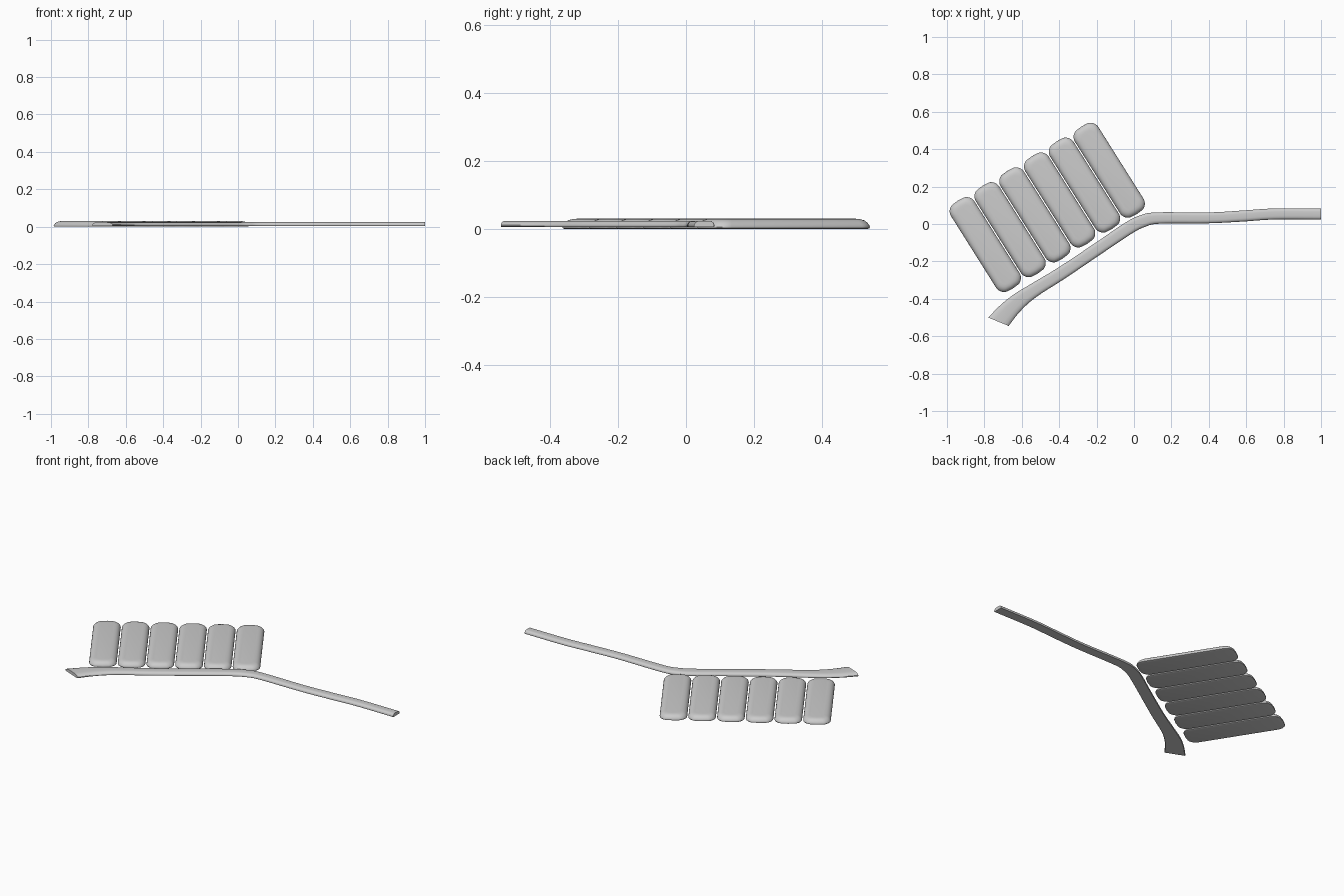
import bpy, bmesh, math
from mathutils import Vector, Matrix

if "Cube" in bpy.data.objects:
    bpy.data.objects.remove(bpy.data.objects["Cube"])


def loft(name, rings):
    # skin equal-length rings of points, closing both ends
    bm = bmesh.new()
    loops = [[bm.verts.new(p) for p in ring] for ring in rings]
    n = len(loops[0])
    for a, b in zip(loops, loops[1:]):
        for i in range(n):
            j = (i + 1) % n
            bm.faces.new((a[i], a[j], b[j], b[i]))
    bm.faces.new(loops[0][::-1])
    bm.faces.new(loops[-1])
    bmesh.ops.recalc_face_normals(bm, faces=bm.faces)
    mesh = bpy.data.meshes.new(name)
    bm.to_mesh(mesh)
    bm.free()
    obj = bpy.data.objects.new(name, mesh)
    bpy.context.collection.objects.link(obj)
    bpy.context.view_layer.objects.active = obj
    obj.select_set(True)
    bpy.ops.object.shade_smooth_by_angle(angle=math.radians(40))
    obj.select_set(False)
    return obj


def rounded_outline(hw, hl, r, bulge, z):
    # rounded rectangle whose short ends bow outward
    pts = []
    for k, (sx, sy) in enumerate([(1, 1), (-1, 1), (-1, -1), (1, -1)]):
        for i in range(7):
            a = math.radians(90 * k + 15 * i)
            x = sx * (hw - r) + r * math.cos(a)
            y = sy * (hl - bulge - r) + r * math.sin(a)
            y += sy * bulge * (1 - (x / hw) ** 2)
            pts.append(Vector((x, y, z)))
        if k in (0, 2):  # middle point of the bowed end
            pts.append(Vector((0, sy * hl, z)))
    return pts


# six soft slabs in a slanted row
profile = [(0.006, 0.0), (0.001, 0.002), (0.0, 0.005), (0.002, 0.012),
           (0.007, 0.019), (0.014, 0.025), (0.024, 0.0285), (0.036, 0.03)]
turn = Matrix.Rotation(math.radians(32.2), 4, 'Z')
for i in range(6):
    slab = loft(f"slab_{i + 1}", [
        rounded_outline(0.074 - d, 0.277 - d, max(0.038 - 0.5 * d, 0.01), 0.012, z)
        for d, z in profile])
    slab.matrix_world = Matrix.Translation((-0.795 + 0.1325 * i, -0.11 + 0.0795 * i, 0)) @ turn


# curved path: matching points along its two edges
upper = [(-0.78, -0.50), (-0.71, -0.43), (-0.64, -0.375), (-0.55, -0.32), (-0.40, -0.23),
         (-0.19, -0.09), (-0.05, 0.005), (0.03, 0.045), (0.12, 0.062), (0.40, 0.062),
         (0.58, 0.072), (0.75, 0.083), (1.0, 0.083)]
lower = [(-0.67, -0.545), (-0.62, -0.48), (-0.56, -0.42), (-0.49, -0.368), (-0.37, -0.292),
         (-0.16, -0.15), (-0.01, -0.05), (0.06, -0.015), (0.14, 0.002), (0.40, 0.004),
         (0.58, 0.013), (0.75, 0.024), (1.0, 0.024)]


def smooth_line(pts, steps=6):
    p = [Vector(q) for q in pts]
    p = [2 * p[0] - p[1]] + p + [2 * p[-1] - p[-2]]
    out = []
    for a, b, c, d in zip(p, p[1:], p[2:], p[3:]):
        for s in range(steps):
            t = s / steps
            out.append(0.5 * (2 * b + (c - a) * t + (2 * a - 5 * b + 4 * c - d) * t * t
                              + (3 * b - a - 3 * c + d) * t ** 3))
    return out + [p[-2]]


# cross-section: fraction across the width, height
section = [(0.03, 0.005), (0, 0.008), (0, 0.012), (0.05, 0.018), (0.15, 0.0225), (0.3, 0.024),
           (0.7, 0.024), (0.85, 0.0225), (0.95, 0.018), (1, 0.012), (1, 0.008), (0.97, 0.005)]
loft("path", [[u.lerp(v, f).to_3d() + Vector((0, 0, z)) for f, z in section]
              for u, v in zip(smooth_line(upper), smooth_line(lower))])
